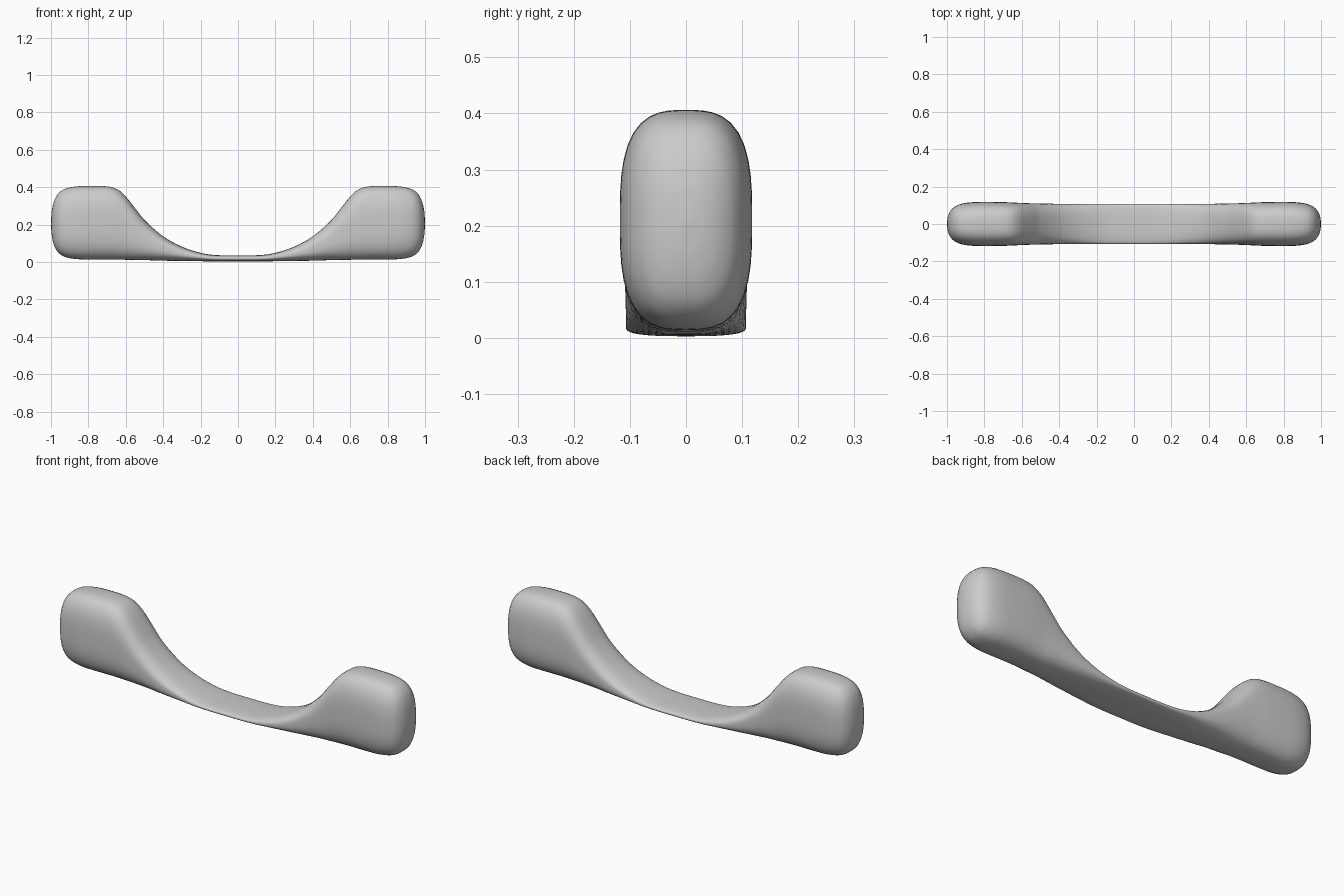
import bpy, bmesh, math
from mathutils import Vector

if "Cube" in bpy.data.objects:
    bpy.data.objects.remove(bpy.data.objects["Cube"])

# Right half stations: x, half width, bottom, top, roundness exponent
HALF = [
    (0.00, 0.107, 0.003, 0.035, 2.8),
    (0.12, 0.107, 0.003, 0.037, 2.8),
    (0.20, 0.107, 0.004, 0.049, 2.7),
    (0.30, 0.107, 0.005, 0.082, 2.7),
    (0.40, 0.108, 0.007, 0.137, 2.8),
    (0.50, 0.109, 0.010, 0.225, 2.9),
    (0.56, 0.111, 0.011, 0.300, 3.0),
    (0.61, 0.113, 0.012, 0.361, 3.0),
    (0.65, 0.115, 0.013, 0.391, 3.0),
    (0.70, 0.117, 0.014, 0.404, 3.0),
    (0.80, 0.118, 0.014, 0.406, 3.0),
    (0.87, 0.116, 0.016, 0.403, 2.9),
    (0.93, 0.106, 0.029, 0.389, 2.8),
    (0.965, 0.088, 0.055, 0.361, 2.7),
    (0.985, 0.064, 0.093, 0.320, 2.5),
    (0.996, 0.036, 0.145, 0.270, 2.3),
    (1.00, 0.008, 0.195, 0.217, 2.0),
]
RING, STEPS = 48, 4


def smooth_stations(pts):
    """Catmull-Rom through the stations."""
    out = []
    for i in range(len(pts) - 1):
        p0, p1 = Vector(pts[max(i - 1, 0)]), Vector(pts[i])
        p2, p3 = Vector(pts[i + 1]), Vector(pts[min(i + 2, len(pts) - 1)])
        d1, d2 = p2[0] - p0[0], p3[0] - p1[0]
        h = p2[0] - p1[0]
        m1, m2 = (p2 - p0) * (h / d1), (p3 - p1) * (h / d2)
        for k in range(STEPS):
            t = k / STEPS
            out.append(p1 * (2*t**3 - 3*t**2 + 1) + m1 * (t**3 - 2*t**2 + t)
                       + p2 * (3*t**2 - 2*t**3) + m2 * (t**3 - t**2))
    out.append(Vector(pts[-1]))
    return out


def rounded_ring(bm, x, w, lo, hi, p):
    """Superellipse cross-section at x."""
    ring = []
    for k in range(RING):
        a = 2 * math.pi * k / RING
        c, s = math.cos(a), math.sin(a)
        r = (abs(c)**p + abs(s)**p) ** (-1 / p)
        ring.append(bm.verts.new((x, w * c * r, (lo + hi) / 2 + (hi - lo) / 2 * s * r)))
    return ring


# Dipped strap with two rounded end blocks, lofted along x
full = [(-s[0],) + s[1:] for s in reversed(HALF[1:])] + HALF
bm = bmesh.new()
rings = [rounded_ring(bm, *s) for s in smooth_stations(full)]
for a, b in zip(rings, rings[1:]):
    for k in range(RING):
        n = (k + 1) % RING
        bm.faces.new((a[k], a[n], b[n], b[k]))
bm.faces.new(rings[0])
bm.faces.new(rings[-1])
bmesh.ops.recalc_face_normals(bm, faces=bm.faces)
for f in bm.faces:
    f.smooth = True
mesh = bpy.data.meshes.new("curved_handle")
bm.to_mesh(mesh)
bm.free()
bpy.context.collection.objects.link(bpy.data.objects.new("curved_handle", mesh))
